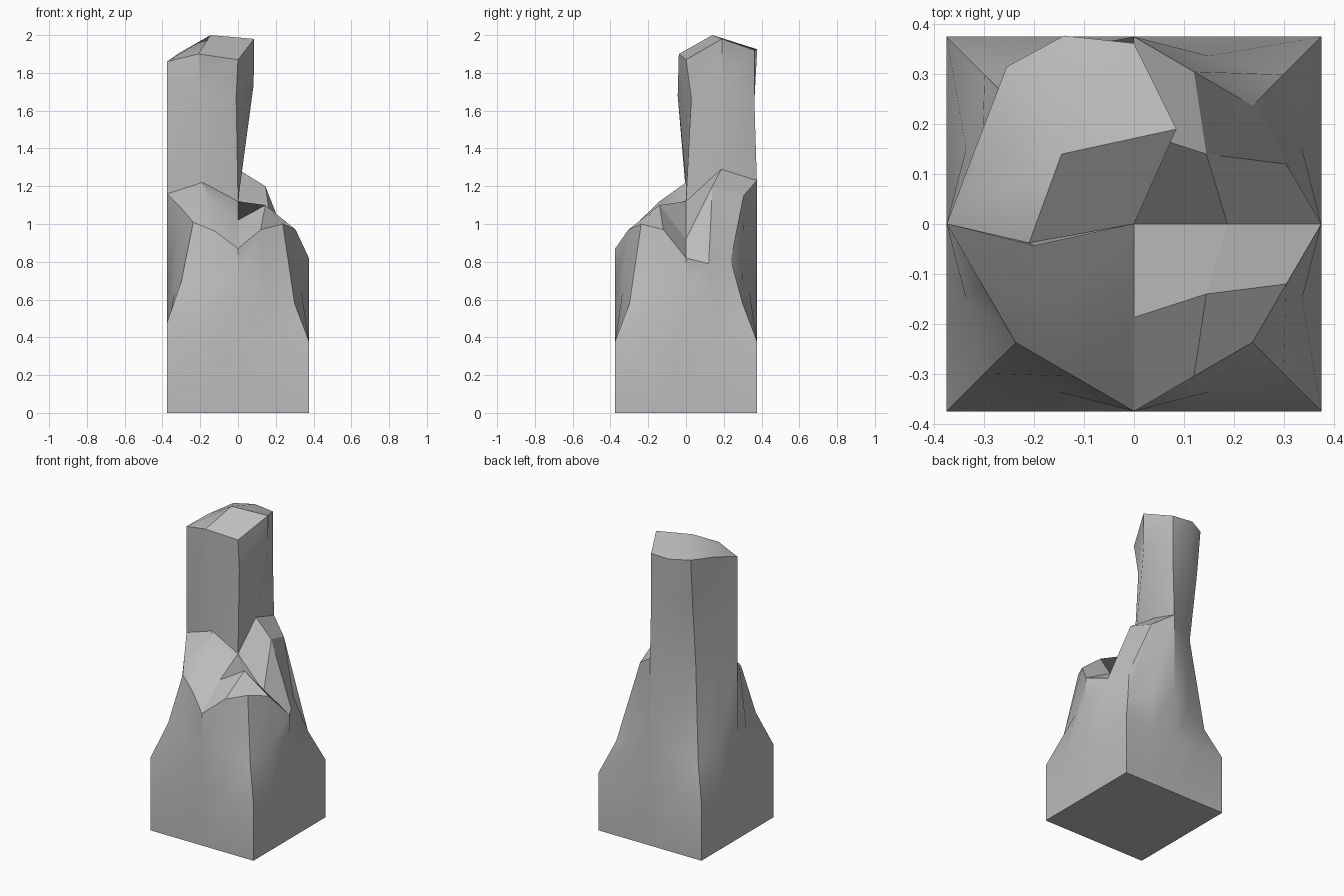
import bpy, bmesh

if "Cube" in bpy.data.objects:
    bpy.data.objects.remove(bpy.data.objects["Cube"])

# Grid of 5 x 5 points; u, v in -2..2. A square base blends into a rounded plan.
ROUND = {(0, 0): (0, 0), (1, 0): (.187, 0), (2, 0): (.375, 0),
         (1, 1): (.145, .14), (2, 1): (.305, .12), (2, 2): (.237, .237)}


def round_pos(u, v):
    a, b = abs(u), abs(v)
    x, y = ROUND[(a, b)] if a >= b else ROUND[(b, a)][::-1]
    return (x if u >= 0 else -x), (y if v >= 0 else -y)


def plan(u, v, t):
    x, y = round_pos(u, v)
    return (u * .1875 * (1 - t) + x * t, v * .1875 * (1 - t) + y * t)


# Heights of the broken top, rows from front (v=-2) to back (v=2)
HEIGHT = [[1.01, .96, .87, .97, 1.00],
          [1.09, 1.12, 1.02, 1.10, .97],
          [1.16, 1.22, 1.12, .92, .82],
          [1.18, 1.25, 1.29, 1.20, .79],
          [1.20, 1.21, 1.23, 1.15, .81]]


def square_ring(u0, v0, n):
    """Perimeter of an n x n cell block, counter-clockwise from its lower-left."""
    return ([(u0 + i, v0) for i in range(n)] + [(u0 + n, v0 + i) for i in range(n)]
            + [(u0 + n - i, v0 + n) for i in range(n)] + [(u0, v0 + n - i) for i in range(n)])


bm = bmesh.new()


def wall(a, b):
    n = len(a)
    for i in range(n):
        j = (i + 1) % n
        bm.faces.new((a[i], a[j], b[j], b[i]))


# Block base and tapering flanks
ring = square_ring(-2, -2, 4)
top = {(u, v): bm.verts.new((*round_pos(u, v), HEIGHT[v + 2][u + 2]))
       for u in range(-2, 3) for v in range(-2, 3) if (u, v) != (-1, 1)}


def shoulder_z(u, v):
    if (u, v) == (-2, -2):
        return .48
    return .42 if (u, v) in ((-1, -2), (-2, -1)) else .38


def mid_z(u, v):
    if (u, v) == (-2, -2):
        return .70
    return (.70, .64, .58)[min(abs(u), abs(v))]


low = [bm.verts.new((*plan(u, v, 0), 0)) for u, v in ring]
shoulder = [bm.verts.new((*plan(u, v, 0), shoulder_z(u, v))) for u, v in ring]
mid = [bm.verts.new((*plan(u, v, .55), mid_z(u, v))) for u, v in ring]
wall(low, shoulder)
wall(shoulder, mid)
wall(mid, [top[p] for p in ring])
bm.faces.new(low[::-1])

# Broken top surface, leaving the back-left quarter open for the spire
for u in range(-2, 2):
    for v in range(-2, 2):
        if not (u < 0 and v >= 0):
            bm.faces.new((top[u, v], top[u + 1, v], top[u + 1, v + 1], top[u, v + 1]))

# Tall spire on the back-left quarter
quarter = square_ring(-2, 0, 2)
CREST = [(-.375, 0, 1.86), (-.21, -.038, 1.90), (0, 0, 1.87), (.085, .19, 1.98),
         (0, .362, 1.92), (-.14, .377, 1.925), (-.255, .315, 1.925), (-.32, .145, 1.90)]
WAIST = [(-.375, 0, 1.66), (-.20, -.044, 1.68), (-.01, .028, 1.67), (.083, .19, 1.74),
         (0, .362, 1.65), (-.135, .35, 1.65), (-.25, .29, 1.65), (-.315, .14, 1.65)]
waist = [bm.verts.new(p) for p in WAIST]
crest = [bm.verts.new(p) for p in CREST]
wall([top[p] for p in quarter], waist)
wall(waist, crest)
peak = bm.verts.new((-.145, .14, 2.0))
for k in range(0, 8, 2):
    bm.faces.new((crest[k], crest[k + 1], peak, crest[k - 1]))

bmesh.ops.recalc_face_normals(bm, faces=bm.faces)
mesh = bpy.data.meshes.new("broken_pillar")
bm.to_mesh(mesh)
bm.free()
pillar = bpy.data.objects.new("broken_pillar", mesh)
bpy.context.collection.objects.link(pillar)

# Plain grey stone
stone = bpy.data.materials.new("grey stone")
stone.diffuse_color = (.5, .5, .5, 1)
stone.use_nodes = True
stone.node_tree.nodes["Principled BSDF"].inputs["Base Color"].default_value = stone.diffuse_color
mesh.materials.append(stone)

bpy.context.view_layer.objects.active = pillar
pillar.select_set(True)
bpy.ops.object.shade_smooth_by_angle(angle=.5)
